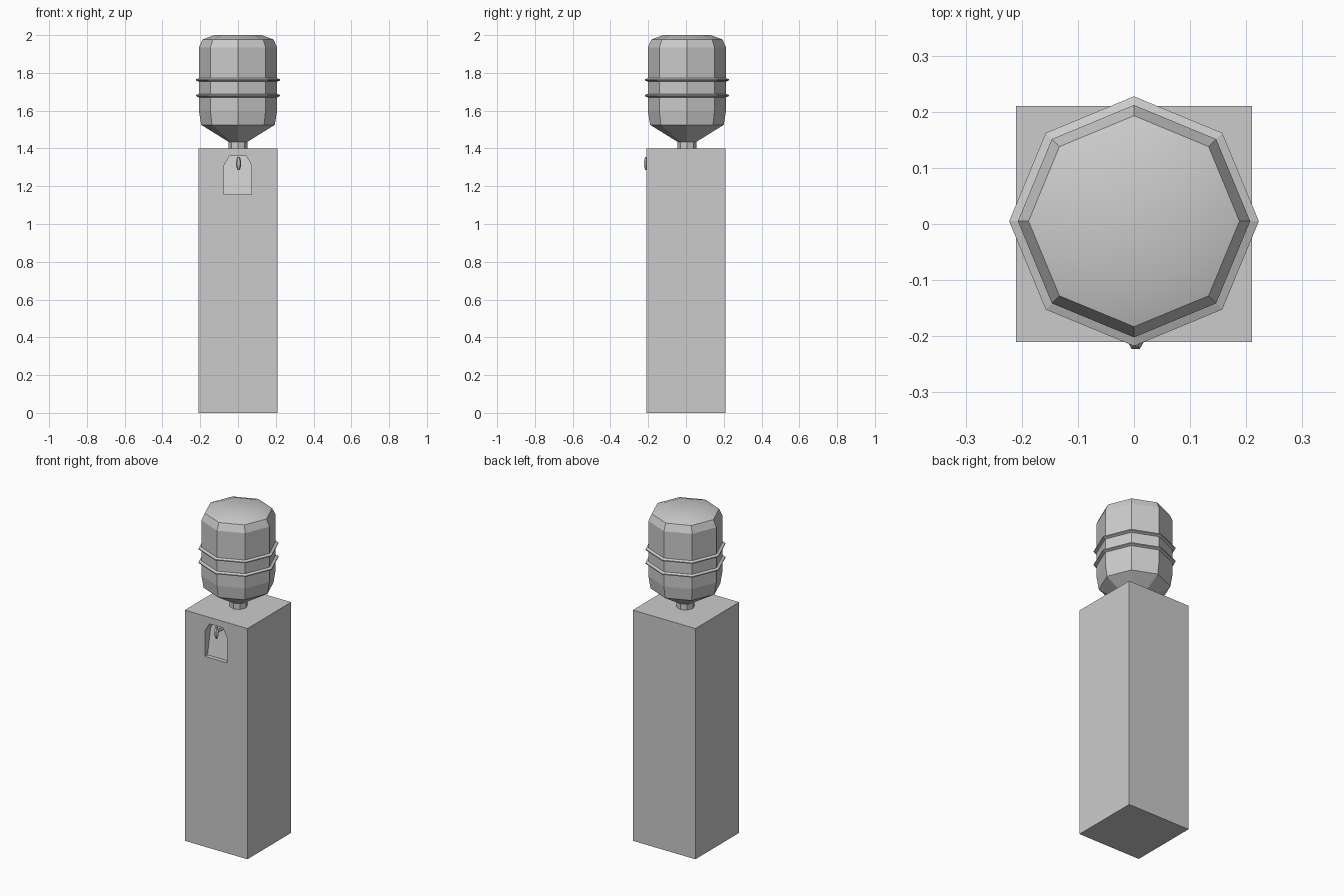
import bpy, bmesh, math
from mathutils import Vector

if "Cube" in bpy.data.objects:
    bpy.data.objects.remove(bpy.data.objects["Cube"])


def make_object(name, verts, faces):
    mesh = bpy.data.meshes.new(name)
    mesh.from_pydata(verts, [], faces)
    bm = bmesh.new()
    bm.from_mesh(mesh)
    bmesh.ops.recalc_face_normals(bm, faces=bm.faces)
    bm.to_mesh(mesh)
    bm.free()
    obj = bpy.data.objects.new(name, mesh)
    bpy.context.collection.objects.link(obj)
    return obj


def lathe(name, profile, center, sides=8, closed=False, axis='Z'):
    """Revolve (radius, height) points; open profiles are capped at both ends."""
    verts, faces = [], []
    for r, h in profile:
        for i in range(sides):
            a = math.tau * i / sides
            p = (r * math.cos(a), r * math.sin(a), h)
            if axis == 'Y':
                p = (p[0], p[2], p[1])
            verts.append(Vector(p) + Vector(center))
    n = len(profile)
    for k in range(n if closed else n - 1):
        for i in range(sides):
            j, m = (i + 1) % sides, (k + 1) % n
            faces.append((k * sides + i, k * sides + j, m * sides + j, m * sides + i))
    if not closed:
        faces.append(tuple(range(sides)))
        faces.append(tuple(range((n - 1) * sides, n * sides)))
    return make_object(name, verts, faces)


# Cabinet
bpy.ops.mesh.primitive_cube_add(size=1, location=(0, 0, 0.7))
cabinet = bpy.context.object
cabinet.name = "cabinet"
cabinet.scale = (0.42, 0.42, 1.4)
bpy.ops.object.transform_apply(location=True, scale=True)

# Arched niche in the front, back wall leaning deeper towards the top
outline = [(-0.075, 1.155), (0.072, 1.155), (0.072, 1.31), (0.045, 1.36), (-0.045, 1.36), (-0.075, 1.31)]
front = [(x, -0.25, z) for x, z in outline]
back = [(x, -0.185 + 0.04 * (z - 1.155) / 0.205, z) for x, z in outline]
n = len(outline)
sides = [(i, (i + 1) % n, (i + 1) % n + n, i + n) for i in range(n)]
cutter = make_object("niche_cutter", front + back,
                     sides + [tuple(range(n)), tuple(range(n, 2 * n))])
cutter.hide_render = True
cut = cabinet.modifiers.new("niche", 'BOOLEAN')
cut.operation = 'DIFFERENCE'
cut.object = cutter
cut.solver = 'EXACT'
bpy.context.view_layer.objects.active = cabinet
bpy.ops.object.modifier_apply(modifier=cut.name)
bpy.data.objects.remove(cutter)

# Tap: spout and the stem joining it to the niche
lathe("tap_spout", [(0.006, 1.285), (0.014, 1.31), (0.014, 1.33), (0.007, 1.355)],
      (0.003, -0.211, 0), sides=6)
lathe("tap_stem", [(0.009, -0.21), (0.009, -0.14)], (0.003, 0, 1.325), sides=6, axis='Y')

# Bottle, upside down with its neck in the cabinet
center = (0, 0.005, 0)
bottle = lathe("water_bottle", [(0.05, 1.39), (0.05, 1.435), (0.195, 1.525), (0.207, 1.6),
                                (0.207, 1.935), (0.188, 1.977), (0.125, 2.0)], center)
for f in bottle.data.polygons:
    f.use_smooth = f.center.z > 1.98
bottle.data.update()

# Raised ribs around the bottle
for name, z in (("lower_rib", 1.68), ("upper_rib", 1.763)):
    lathe(name, [(0.203, z - 0.011), (0.2225, z - 0.003), (0.2225, z + 0.003), (0.203, z + 0.011)],
          center, closed=True)
